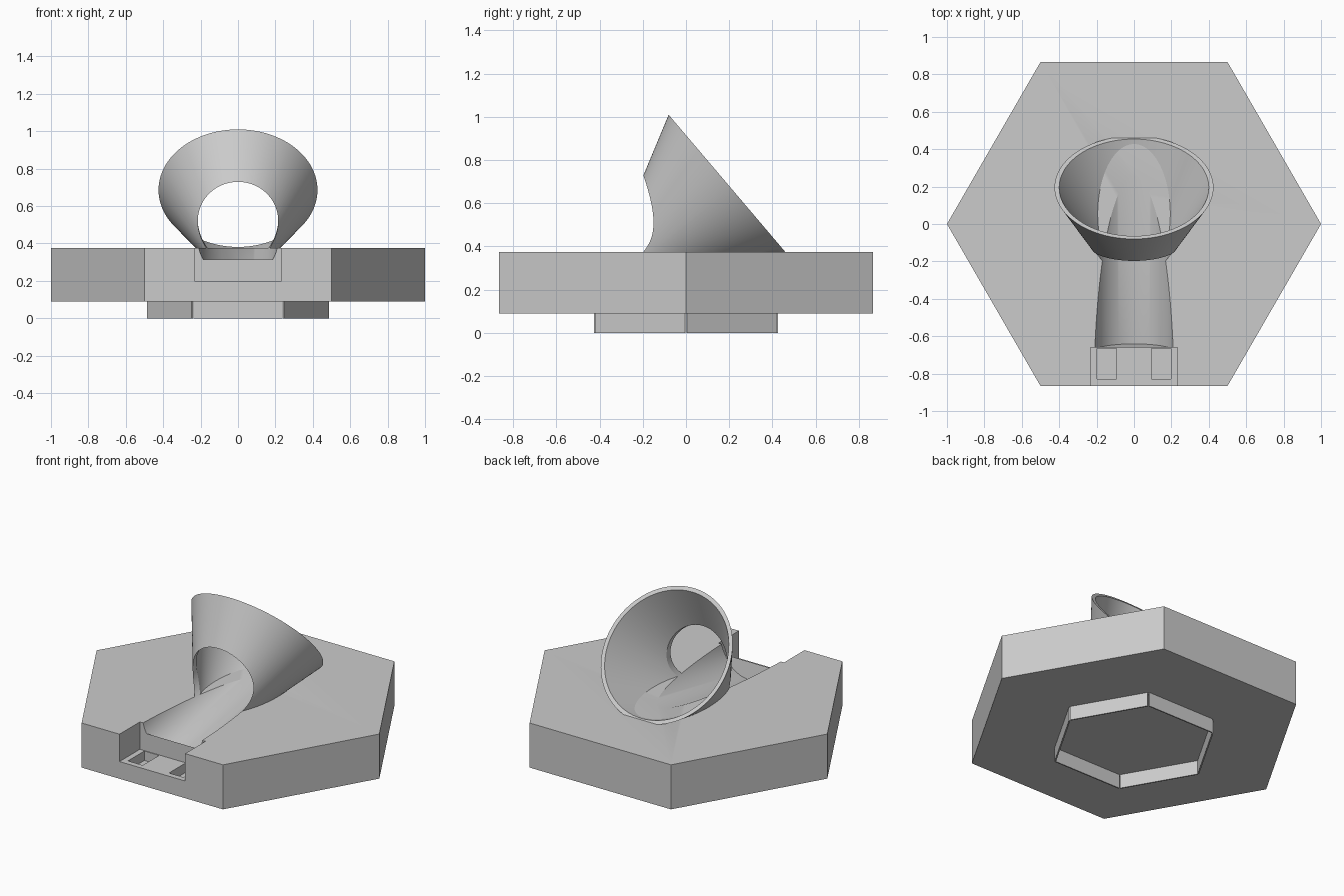
import bpy
import math
from mathutils import Vector

if "Cube" in bpy.data.objects:
    bpy.data.objects.remove(bpy.data.objects["Cube"])

GREY = (0.6, 0.6, 0.6, 1)
grey = bpy.data.materials.new("plain_grey")
grey.use_nodes = True
grey.diffuse_color = GREY
grey.node_tree.nodes["Principled BSDF"].inputs["Base Color"].default_value = GREY

BOTTOM, TOP = 0.09, 0.375


def finish(name):
    ob = bpy.context.object
    ob.name = name
    ob.data.materials.append(grey)
    return ob


def box(name, low, high):
    low, high = Vector(low), Vector(high)
    bpy.ops.mesh.primitive_cube_add(size=1, location=(low + high) / 2)
    ob = finish(name)
    ob.scale = high - low
    return ob


def cone_between(name, start, end, r1, r2, sides=128):
    """Cone or cylinder whose axis runs from start to end."""
    start, end = Vector(start), Vector(end)
    axis = end - start
    bpy.ops.mesh.primitive_cone_add(vertices=sides, radius1=r1, radius2=r2,
                                    depth=axis.length, location=(start + end) / 2)
    ob = finish(name)
    ob.rotation_euler = axis.to_track_quat('Z', 'Y').to_euler()
    return ob


def cut(target, cutter, operation='DIFFERENCE'):
    mod = target.modifiers.new("cut", 'BOOLEAN')
    mod.operation = operation
    mod.solver = 'EXACT'
    mod.object = cutter
    cutter.hide_render = True
    bpy.context.view_layer.objects.active = target
    bpy.ops.object.modifier_apply(modifier=mod.name)


def smooth(ob):
    bpy.ops.object.select_all(action='DESELECT')
    ob.select_set(True)
    bpy.context.view_layer.objects.active = ob
    bpy.ops.object.shade_smooth_by_angle(angle=math.radians(25))


# Hexagonal base with corners on the x axis
bpy.ops.mesh.primitive_cylinder_add(vertices=6, radius=1, depth=TOP - BOTTOM,
                                    location=(0, 0, (TOP + BOTTOM) / 2),
                                    rotation=(0, 0, math.radians(30)))
base = finish("hexagonal_base")

# Cutters: sloping round channel, front slot and its two pockets
channel = cone_between("channel_cutter", (0, -0.68, 0.421), (0, 0.4, 0.621), 0.215, 0.215)
slot = box("slot_cutter", (-0.232, -1, 0.2), (0.232, -0.66, 0.6))
pockets = [box("pocket_cutter", (s * 0.145 - 0.052, -0.83, 0.14),
               (s * 0.145 + 0.052, -0.665, 0.3)) for s in (-1, 1)]
for cutter in [channel, slot] + pockets:
    cut(base, cutter)
smooth(base)

# Tilted funnel, open at the wide end and trimmed by the base's top
rim = Vector((0, 0.195, 0.686))
axis = Vector((0, 0.762, 0.648)).normalized()
flare = math.tan(math.radians(27))
funnel = cone_between("funnel", rim - axis * 0.425 / flare, rim, 0, 0.425)
reach = 0.05
hollow = cone_between("hollow_cutter", rim - axis * 0.4 / flare, rim + axis * reach,
                      0, 0.4 + reach * flare)
above = box("trim_box", (-1, -1, TOP - 0.002), (1, 1, 2))
cut(funnel, hollow)
cut(funnel, above, 'INTERSECT')
cut(funnel, channel)
smooth(funnel)

for cutter in [channel, slot, hollow, above] + pockets:
    bpy.data.objects.remove(cutter)

# Six thin walls under the base, with narrow gaps at the corners
for i in range(6):
    wall = box("foot_wall", (-0.239, -0.425, 0), (0.239, -0.417, BOTTOM + 0.002))
    turn = math.radians(60 * i)
    wall.location = (0.421 * math.sin(turn), -0.421 * math.cos(turn), wall.location.z)
    wall.rotation_euler.z = turn
